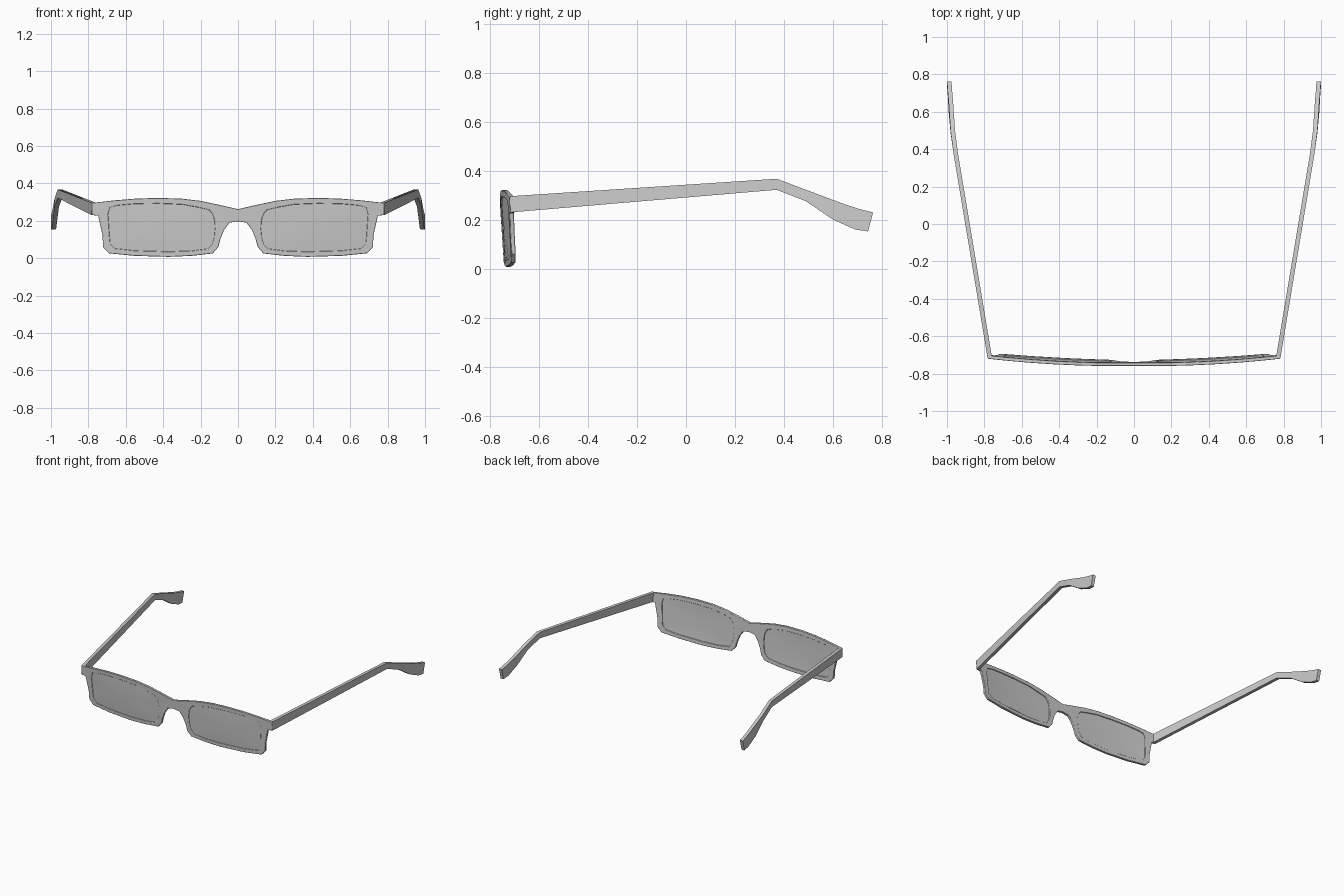
import bpy, bmesh, math
from mathutils import Vector

cube = bpy.data.objects.get("Cube")
if cube:
    bpy.data.objects.remove(cube, do_unlink=True)

# Left half of the frame front: outer edge x, z paired with lens opening x, z
RIM = [
    (0, .262, .14, .24), (.1, .285, .155, .258), (.2, .306, .22, .273),
    (.3, .318, .3, .287), (.43, .322, .43, .292), (.55, .318, .55, .29),
    (.66, .309, .64, .282), (.782, .295, .685, .272), (.782, .23, .695, .235),
    (.748, .228, .693, .215), (.735, .17, .69, .17), (.724, .12, .687, .12),
    (.722, .06, .683, .075), (.69, .026, .66, .052), (.55, .012, .55, .04),
    (.37, .007, .37, .035), (.25, .012, .25, .039), (.135, .025, .16, .05),
    (.105, .06, .137, .075), (.095, .1, .127, .11), (.075, .15, .123, .155),
    (.045, .19, .125, .195), (0, .197, .13, .22),
]

# Temple sections: bottom y, z, top y, z and outer x
TEMPLE = [
    (-.715, .23, -.715, .296, .783), (.37, .322, .37, .367, .964),
    (.49, .275, .5, .318, .981), (.6, .2, .65, .262, .991),
    (.69, .16, .71, .243, .996), (.743, .152, .763, .23, 1),
]
FRAME_DEPTH = .018
LENS_DEPTH = .009
TEMPLE_WIDTH = .024


def bowed(x, z, depth=0):
    """Point on the wrapped, slightly tilted front surface."""
    y = -.761 + .04 * (x / .78) ** 2 + .06 * (.3 - z) + depth
    return Vector((x, y, z))


def bridge(bm, a, b):
    """Join two closed loops of vertices with quads."""
    n = len(a)
    for i in range(n):
        j = (i + 1) % n
        bm.faces.new((a[i], a[j], b[j], b[i]))


def thicken(bm, depth):
    """Give an open sheet thickness towards the back."""
    result = bmesh.ops.extrude_face_region(
        bm, geom=bm.faces[:], use_keep_orig=True)
    verts = [g for g in result["geom"] if isinstance(g, bmesh.types.BMVert)]
    bmesh.ops.translate(bm, verts=verts, vec=(0, depth, 0))


def finish(name, bm, angle, bevel=0):
    """Turn the half mesh into a mirrored, shaded object."""
    bmesh.ops.recalc_face_normals(bm, faces=bm.faces[:])
    mesh = bpy.data.meshes.new(name)
    bm.to_mesh(mesh)
    bm.free()
    obj = bpy.data.objects.new(name, mesh)
    bpy.context.collection.objects.link(obj)
    mirror = obj.modifiers.new("Mirror", "MIRROR")
    mirror.use_clip = True
    if bevel:
        mod = obj.modifiers.new("Bevel", "BEVEL")
        mod.width = bevel
        mod.segments = 2
        mod.limit_method = "ANGLE"
        mod.angle_limit = math.radians(50)
    bpy.ops.object.select_all(action="DESELECT")
    obj.select_set(True)
    bpy.context.view_layer.objects.active = obj
    bpy.ops.object.shade_smooth_by_angle(angle=math.radians(angle))
    return obj


# Frame front with two lens openings
bm = bmesh.new()
outer = [bm.verts.new(bowed(p[0], p[1])) for p in RIM]
inner = [bm.verts.new(bowed(p[2], p[3])) for p in RIM]
bridge(bm, outer, inner)
thicken(bm, FRAME_DEPTH)
seam = [f for f in bm.faces if all(abs(v.co.x) < .0001 for v in f.verts)]
bmesh.ops.delete(bm, geom=seam, context="FACES_ONLY")
finish("frame_front", bm, 35, .003)

# Lenses set almost flush with the front of the frame
bm = bmesh.new()
cx, cz = .41, .165
rings = []
for s in (1, .75, .5, .25):
    rings.append([bm.verts.new(bowed(cx + (p[2] - cx) * s,
                                     cz + (p[3] - cz) * s,
                                     .003 - .003 * (1 - s * s)))
                  for p in RIM])
for a, b in zip(rings, rings[1:]):
    bridge(bm, a, b)
hub = bm.verts.new(bowed(cx, cz))
last = rings[-1]
for i, v in enumerate(last):
    bm.faces.new((v, last[(i + 1) % len(last)], hub))
thicken(bm, LENS_DEPTH)
finish("lenses", bm, 40)

# Temples with a dropped, widening ear tip
bm = bmesh.new()
sections = []
for yb, zb, yt, zt, x in TEMPLE:
    corners = ((x, yb, zb), (x, yt, zt),
               (x - TEMPLE_WIDTH, yt, zt), (x - TEMPLE_WIDTH, yb, zb))
    sections.append([bm.verts.new(c) for c in corners])
for a, b in zip(sections, sections[1:]):
    bridge(bm, a, b)
bm.faces.new(sections[0])
bm.faces.new(sections[-1])
finish("temples", bm, 30)
